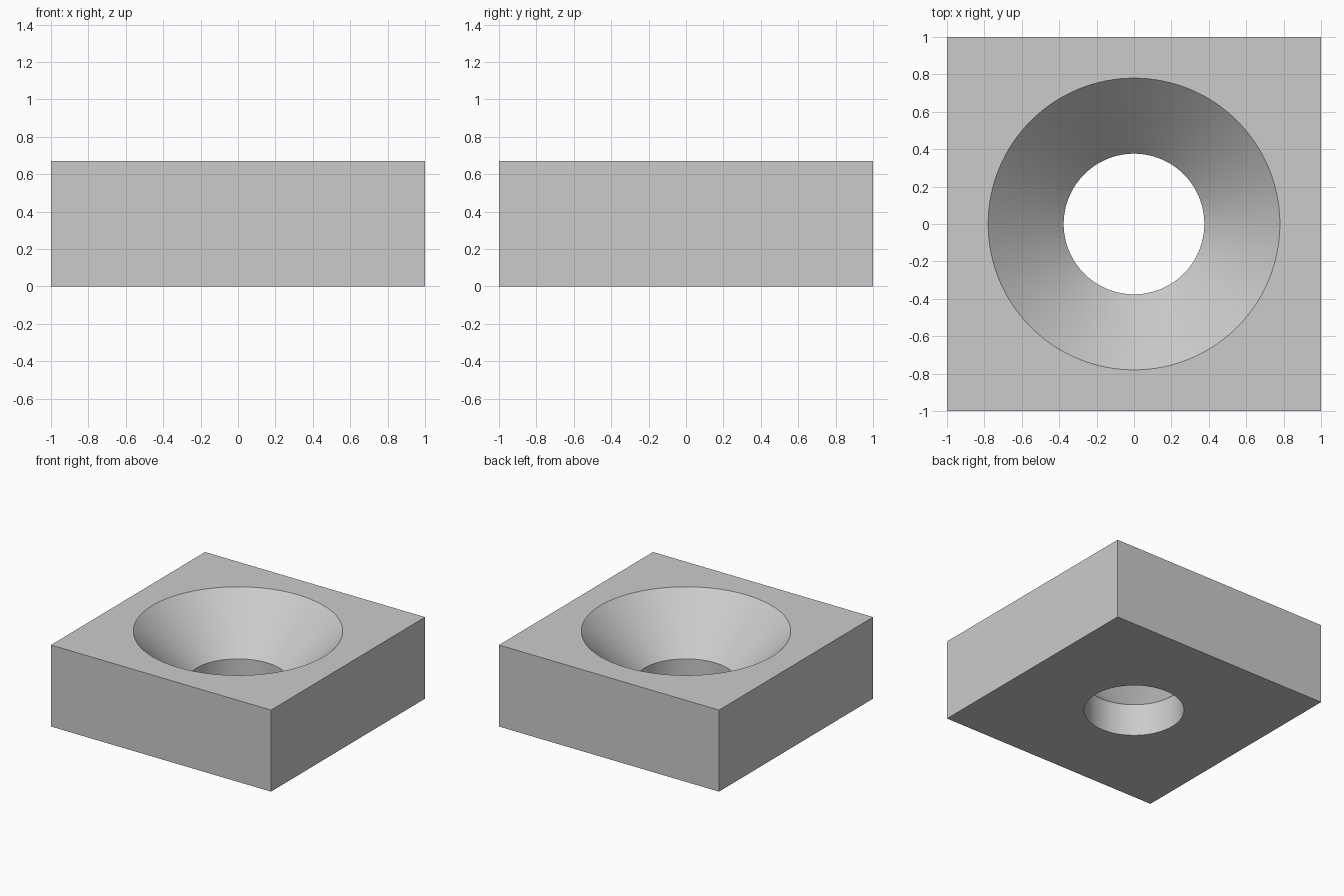
import bpy, bmesh, math

old = bpy.data.objects.get("Cube")
if old:
    bpy.data.objects.remove(old, do_unlink=True)

HEIGHT = 0.67
BORE, RIM = 0.376, 0.78      # radii of the straight bore and the countersink rim
SHOULDER = HEIGHT - (RIM - BORE)   # 45 degree countersink
EXTRA = 0.1                  # cutter overshoot
SEGMENTS = 128

grey = bpy.data.materials.new("plain grey")
grey.use_nodes = True
colour = (0.6, 0.6, 0.6, 1)
grey.diffuse_color = colour
grey.node_tree.nodes["Principled BSDF"].inputs["Base Color"].default_value = colour


def add_object(name, bm):
    mesh = bpy.data.meshes.new(name)
    bmesh.ops.recalc_face_normals(bm, faces=bm.faces)
    bm.to_mesh(mesh)
    bm.free()
    mesh.materials.append(grey)
    obj = bpy.data.objects.new(name, mesh)
    bpy.context.collection.objects.link(obj)
    return obj


# Square block
bm = bmesh.new()
bmesh.ops.create_cube(bm, size=1)
for v in bm.verts:
    v.co = (v.co.x * 2, v.co.y * 2, (v.co.z + 0.5) * HEIGHT)
block = add_object("countersunk_block", bm)

# Hole cutter: straight bore widening into a cone, turned around z
profile = [(0, -EXTRA), (BORE, -EXTRA), (BORE, SHOULDER),
           (RIM + EXTRA, HEIGHT + EXTRA), (0, HEIGHT + EXTRA)]
bm = bmesh.new()
points = [bm.verts.new((r, 0, z)) for r, z in profile]
edges = [bm.edges.new(pair) for pair in zip(points, points[1:])]
bmesh.ops.spin(bm, geom=points + edges, cent=(0, 0, 0), axis=(0, 0, 1),
               angle=math.tau, steps=SEGMENTS, use_merge=True)
bmesh.ops.remove_doubles(bm, verts=bm.verts, dist=1e-5)
cutter = add_object("hole_cutter", bm)
cutter.hide_render = True

# Cut the hole, then drop the cutter
cut = block.modifiers.new("hole", "BOOLEAN")
cut.operation = "DIFFERENCE"
cut.solver = "EXACT"
cut.object = cutter
for o in bpy.context.selected_objects:
    o.select_set(False)
block.select_set(True)
bpy.context.view_layer.objects.active = block
bpy.ops.object.modifier_apply(modifier=cut.name)
bpy.data.objects.remove(cutter, do_unlink=True)

# Smooth round walls, crisp edges
bpy.ops.object.shade_smooth_by_angle(angle=math.radians(30))
